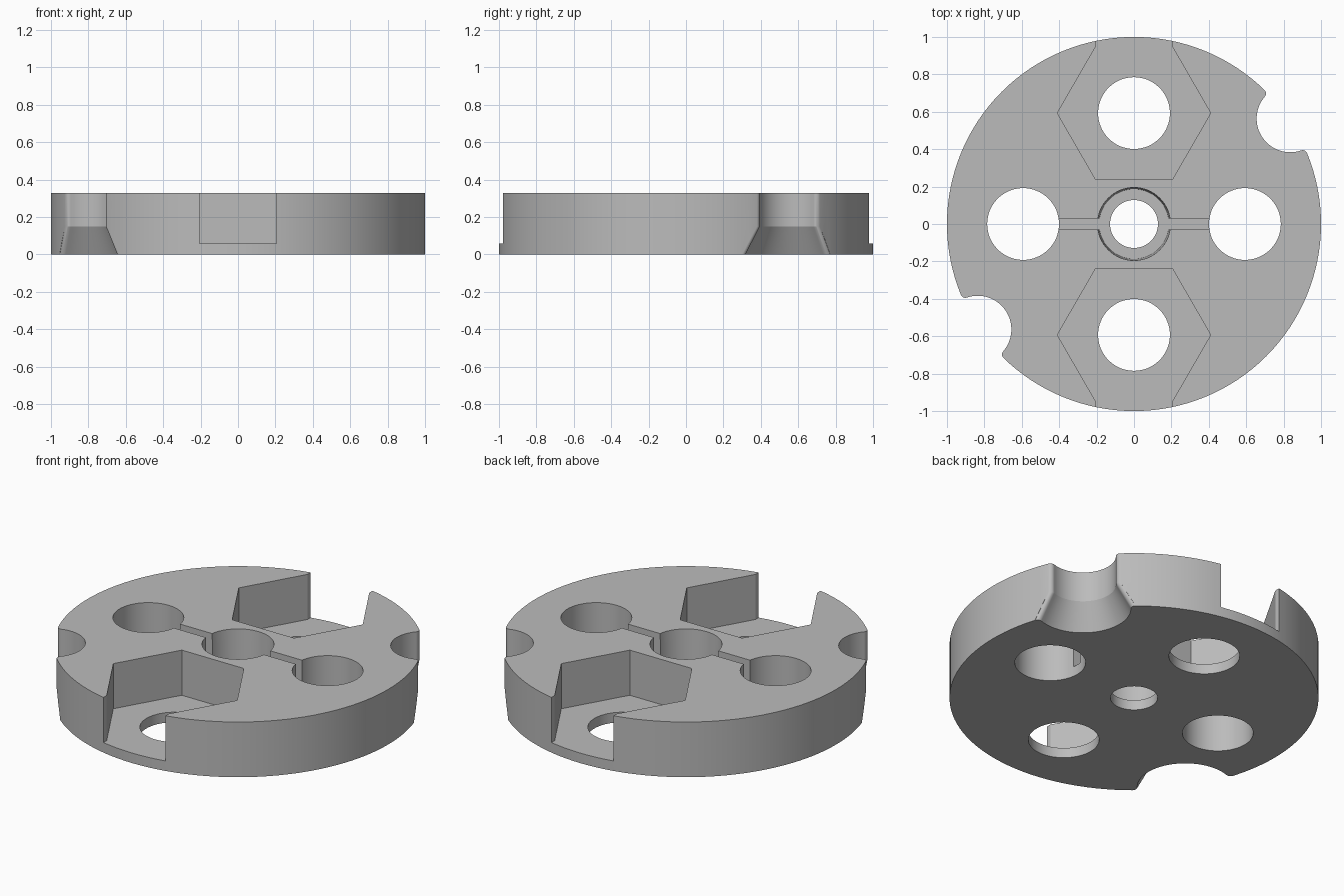
import bpy, bmesh
from math import sin, cos, pi, acos, atan2, radians
from mathutils import Vector

cube = bpy.data.objects.get("Cube")
if cube:
    bpy.data.objects.remove(cube, do_unlink=True)

HEIGHT, FLOOR = 0.33, 0.06
OFFSET, HOLE = 0.593, 0.192

grey = bpy.data.materials.new("plain grey")
grey.use_nodes = True
colour = (0.5, 0.5, 0.5, 1)
grey.diffuse_color = colour
grey.node_tree.nodes["Principled BSDF"].inputs["Base Color"].default_value = colour


def loft(name, rings):
    """Closed solid through a stack of (outline, z) rings."""
    bm = bmesh.new()
    loops = [[bm.verts.new((x, y, z)) for x, y in pts] for pts, z in rings]
    for low, high in zip(loops, loops[1:]):
        for i in range(len(low)):
            j = (i + 1) % len(low)
            bm.faces.new((low[i], low[j], high[j], high[i]))
    bm.faces.new(loops[0][::-1])
    bm.faces.new(loops[-1])
    bmesh.ops.recalc_face_normals(bm, faces=bm.faces)
    mesh = bpy.data.meshes.new(name)
    bm.to_mesh(mesh)
    bm.free()
    mesh.materials.append(grey)
    obj = bpy.data.objects.new(name, mesh)
    bpy.context.collection.objects.link(obj)
    return obj


def circle(r, x=0, y=0, n=64):
    return [(x + r * cos(2 * pi * i / n), y + r * sin(2 * pi * i / n)) for i in range(n)]


def notch_outline(r, turn, dist=1.008, f=0.025):
    """Round bite in the rim, with filleted corners, turned about z."""
    a = acos((dist**2 + (1 - f)**2 - (r + f)**2) / (2 * dist * (1 - f)))
    centre = Vector((dist, 0))
    corner = Vector((cos(a), sin(a))) * (1 - f)
    to_notch = centre - corner
    end = atan2(to_notch.y, to_notch.x)
    half = [Vector((cos(a), sin(a))) * 1.3]
    for i in range(9):
        t = a + (end - a) * i / 8
        half.append(corner + f * Vector((cos(t), sin(t))))
    start = atan2(-to_notch.y, -to_notch.x)
    for i in range(1, 17):
        t = start + (pi - start) * i / 16
        half.append(centre + r * Vector((cos(t), sin(t))))
    pts = half + [Vector((p.x, -p.y)) for p in half[-2::-1]]
    c, s = cos(turn), sin(turn)
    return [(p.x * c - p.y * s, p.x * s + p.y * c) for p in pts]


def cut(body, cutter):
    cutter.hide_render = True
    mod = body.modifiers.new("cut", "BOOLEAN")
    mod.operation, mod.solver, mod.object = "DIFFERENCE", "EXACT", cutter
    bpy.context.view_layer.objects.active = body
    bpy.ops.object.modifier_apply(modifier=mod.name)
    bpy.data.objects.remove(cutter, do_unlink=True)


# Round body
disc = loft("slotted_disc", [(circle(1, n=128), 0), (circle(1, n=128), HEIGHT)])
TOP, BELOW = HEIGHT + 0.1, -0.05

# Hexagonal pockets open to the rim, front and back
for s in (1, -1):
    half = [(0.205, 1.2), (0.205, 0.948), (0.41, OFFSET), (0.205, 0.238)]
    pocket = [(x, s * y) for x, y in half] + [(-x, s * y) for x, y in half[::-1]]
    cut(disc, loft("hex_pocket", [(pocket, FLOOR), (pocket, TOP)]))

# Slot joining the side holes through the middle
slot = [(-OFFSET, -0.03), (OFFSET, -0.03), (OFFSET, 0.03), (-OFFSET, 0.03)]
cut(disc, loft("slot", [(slot, FLOOR), (slot, TOP)]))

# Slightly tapered centre bore and its smaller through hole
cut(disc, loft("centre_bore", [(circle(0.187), FLOOR), (circle(0.195), HEIGHT), (circle(0.195), TOP)]))
cut(disc, loft("centre_hole", [(circle(0.128), BELOW), (circle(0.128), TOP)]))

# Four through holes
for x, y in ((1, 0), (-1, 0), (0, 1), (0, -1)):
    ring = circle(HOLE, x * OFFSET, y * OFFSET)
    cut(disc, loft("hole", [(ring, BELOW), (ring, TOP)]))

# Two rim notches, flared towards the bottom
for turn in (radians(34), radians(214)):
    rings = [(notch_outline(r, turn), z) for r, z in ((0.288, BELOW), (0.18, 0.15), (0.18, TOP))]
    cut(disc, loft("rim_notch", rings))

# Smooth the round walls, keep the edges sharp
bpy.ops.object.select_all(action="DESELECT")
disc.select_set(True)
bpy.context.view_layer.objects.active = disc
bpy.ops.object.shade_smooth_by_angle(angle=radians(20))
